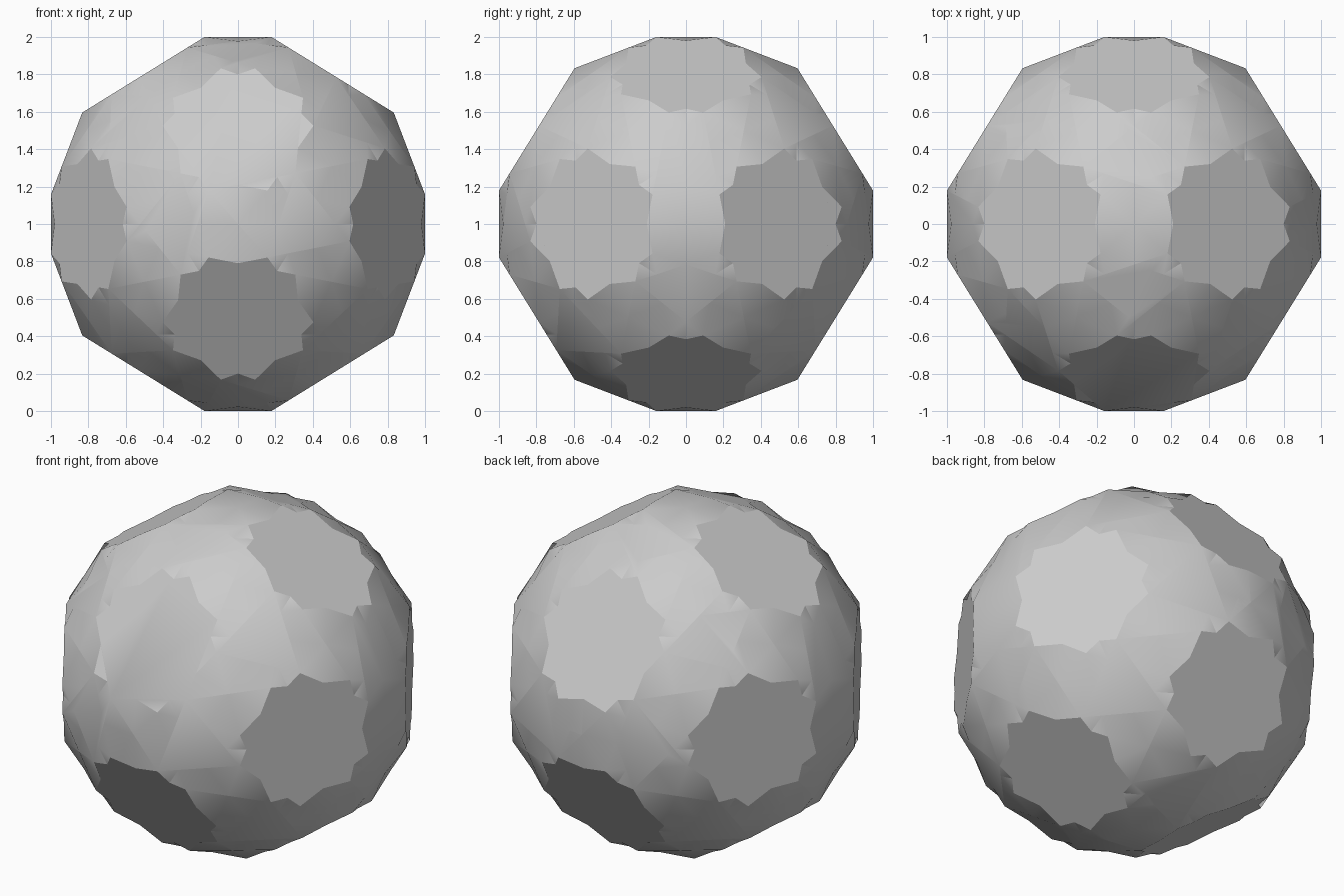
import bpy, bmesh, math
from mathutils import Vector, Matrix

if "Cube" in bpy.data.objects:
    bpy.data.objects.remove(bpy.data.objects["Cube"])

# Plain grey finish
grey = bpy.data.materials.new("plain_grey")
grey.use_nodes = True
colour = (0.6, 0.6, 0.6, 1)
grey.diffuse_color = colour
grey.node_tree.nodes["Principled BSDF"].inputs["Base Color"].default_value = colour

# Icosahedral rotation generators
PHI = (1 + math.sqrt(5)) / 2
axis = Vector((1, 0, PHI)).normalized()
turns = [Matrix.Rotation(math.pi, 3, "Z"),
         Matrix.Rotation(math.tau / 3, 3, Vector((1, 1, 1))),
         Matrix.Rotation(math.tau / 5, 3, axis)]

# One corner of a twisted pentagon, in edge lengths
outward = Vector((PHI, 0, -1)).normalized()
corner = axis * 1.98092 + Matrix.Rotation(math.radians(13.106), 3, axis) @ outward * 0.85065


def orbit(start):
    """All the places the rotations carry a point to."""
    points = [start]
    for p in points:
        for turn in turns:
            q = turn @ p
            if all((q - o).length > 0.01 for o in points):
                points.append(q)
    return points


def snub_solid(name, hand):
    """Snub dodecahedron, left or right handed, with flat pentagons."""
    points = orbit(corner)
    size = max(p.z for p in points)
    bm = bmesh.new()
    for p in points:
        bm.verts.new(Vector((p.x, p.y * hand, p.z)) / size)
    bmesh.ops.convex_hull(bm, input=bm.verts)
    bmesh.ops.dissolve_limit(bm, angle_limit=math.radians(2),
                             verts=bm.verts, edges=bm.edges)
    bmesh.ops.recalc_face_normals(bm, faces=bm.faces)
    mesh = bpy.data.meshes.new(name)
    bm.to_mesh(mesh)
    bm.free()
    mesh.materials.append(grey)
    obj = bpy.data.objects.new(name, mesh)
    obj.location.z = 1
    bpy.context.collection.objects.link(obj)
    return obj


# Two mirror-image solids merged into one faceted ball
ball = snub_solid("faceted_ball", 1)
twin = snub_solid("mirrored_twin", -1)
bpy.context.view_layer.update()
union = ball.modifiers.new("union", "BOOLEAN")
union.operation = "UNION"
union.solver = "EXACT"
union.object = twin
bpy.context.view_layer.objects.active = ball
ball.select_set(True)
bpy.ops.object.modifier_apply(modifier="union")
bpy.data.objects.remove(twin)

# Soften only the shallow creases
bpy.ops.object.shade_smooth_by_angle(angle=math.radians(20))
